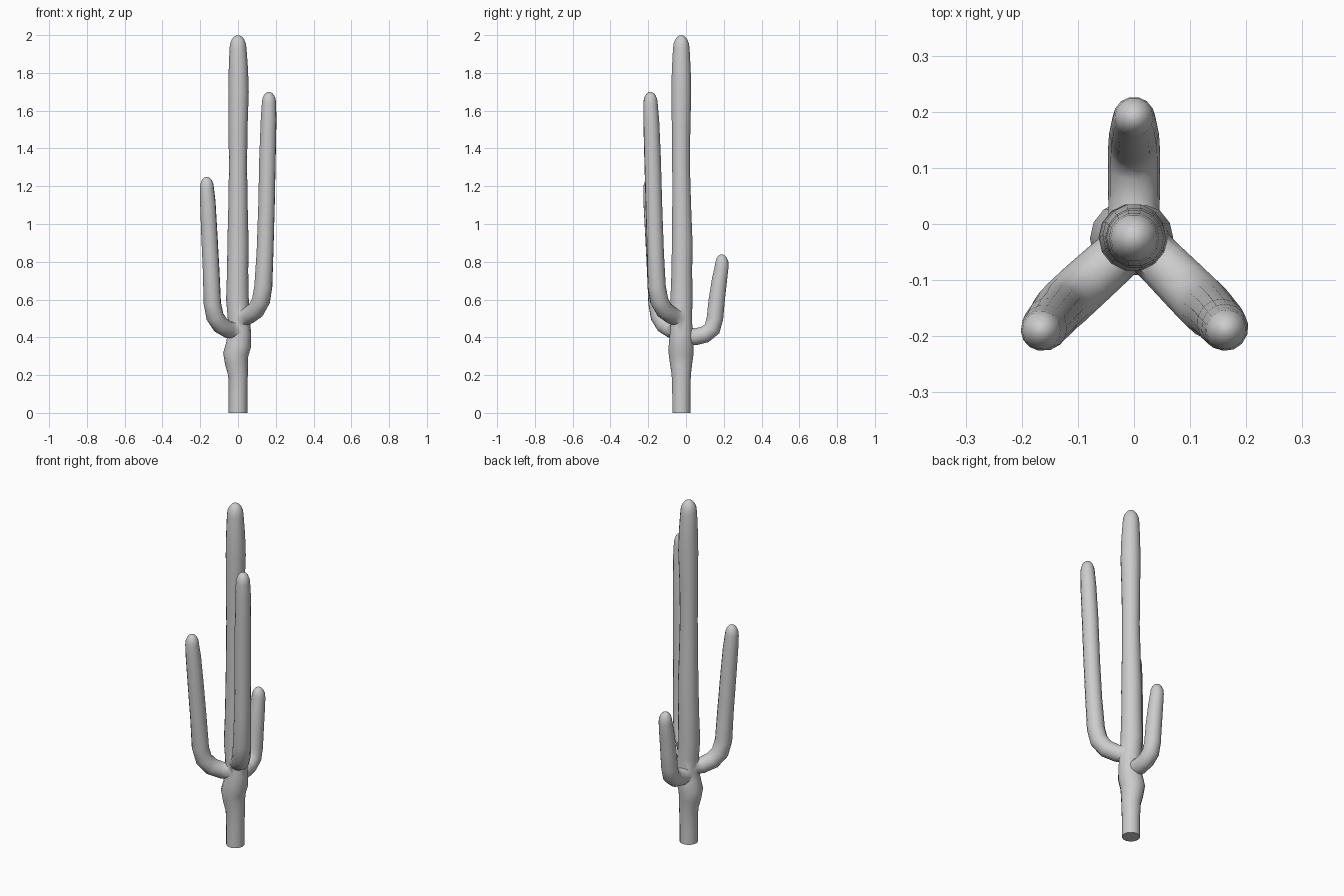
import bpy, bmesh, math
from mathutils import Vector

if "Cube" in bpy.data.objects:
    bpy.data.objects.remove(bpy.data.objects["Cube"])

SIDES = 14


def tube(name, path):
    """Sweep a round section along (x, y, z, radius) points, with closed ends."""
    pts = [Vector(p[:3]) for p in path]
    n = len(pts)
    bm = bmesh.new()
    rings, side = [], Vector((1, 0, 0))
    for i, p in enumerate(pts):
        t = (pts[min(i + 1, n - 1)] - pts[max(i - 1, 0)]).normalized()
        if abs(side.dot(t)) > 0.95:
            side = t.orthogonal()
        side = (side - t * side.dot(t)).normalized()
        up = t.cross(side)
        ring = []
        for k in range(SIDES):
            a = 2 * math.pi * k / SIDES
            ring.append(bm.verts.new(p + path[i][3] * (side * math.cos(a) + up * math.sin(a))))
        rings.append(ring)
    for a, b in zip(rings, rings[1:]):
        for k in range(SIDES):
            j = (k + 1) % SIDES
            bm.faces.new((a[k], a[j], b[j], b[k]))
    bm.faces.new(rings[0][::-1])
    bm.faces.new(rings[-1])
    bmesh.ops.recalc_face_normals(bm, faces=bm.faces)
    me = bpy.data.meshes.new(name)
    bm.to_mesh(me)
    bm.free()
    ob = bpy.data.objects.new(name, me)
    bpy.context.collection.objects.link(ob)
    return ob


def tip(x, y, z, r):
    """Rounded end finishing at height z."""
    return [(x, y, z - d * r, r * math.sqrt(1 - (1 - d / 1.6) ** 2))
            for d in (1.6, 1.0, 0.5, 0.18, 0.02)]


# Main trunk with a knobbly lower part
trunk = tube("trunk", [
    (0, -.025, 0, .049), (0, -.025, .1, .049), (0, -.025, .2, .052),
    (-.008, -.026, .26, .060), (-.012, -.026, .31, .067), (.003, -.026, .36, .067),
    (.008, -.025, .42, .062), (.004, -.025, .50, .058), (-.003, -.024, .60, .060),
    (-.002, -.022, .75, .056), (0, -.020, .90, .056), (0, -.023, 1.1, .051),
    (0, -.026, 1.3, .048), (0, -.026, 1.5, .050), (.003, -.025, 1.7, .054),
    (.002, -.025, 1.82, .051)] + tip(0, -.025, 2.0, .045))

# Three upturned arms
tall_arm = tube("tall_arm", [
    (.01, -.03, .50, .045), (.055, -.075, .515, .046), (.095, -.115, .545, .048),
    (.122, -.142, .595, .049), (.134, -.155, .67, .048), (.143, -.162, .85, .045),
    (.151, -.170, 1.1, .044), (.156, -.177, 1.35, .044),
    (.162, -.184, 1.55, .042)] + tip(.164, -.188, 1.70, .038))
middle_arm = tube("middle_arm", [
    (0, -.03, .44, .043), (-.05, -.075, .44, .046), (-.092, -.113, .465, .047),
    (-.122, -.141, .51, .047), (-.136, -.154, .58, .046), (-.142, -.163, .75, .044),
    (-.152, -.174, .95, .043), (-.160, -.185, 1.12, .041)] + tip(-.165, -.189, 1.25, .037))
short_arm = tube("short_arm", [
    (0, -.02, .41, .045), (0, .05, .403, .046), (0, .10, .415, .046),
    (0, .138, .445, .046), (0, .153, .50, .045), (0, .163, .60, .044),
    (0, .178, .71, .041)] + tip(0, .190, .84, .037))

# Weld the arms into the trunk
for arm in (tall_arm, middle_arm, short_arm):
    m = trunk.modifiers.new("join_" + arm.name, 'BOOLEAN')
    m.operation = 'UNION'
    m.solver = 'EXACT'
    m.object = arm
bpy.context.view_layer.update()
dg = bpy.context.evaluated_depsgraph_get()
mesh = bpy.data.meshes.new_from_object(trunk.evaluated_get(dg))
trunk.modifiers.clear()
trunk.data = mesh
for arm in (tall_arm, middle_arm, short_arm):
    bpy.data.objects.remove(arm)
trunk.name = "cactus"

# Smooth skin, sharp base edge
bpy.context.view_layer.objects.active = trunk
trunk.select_set(True)
bpy.ops.object.shade_smooth_by_angle(angle=math.radians(60))
